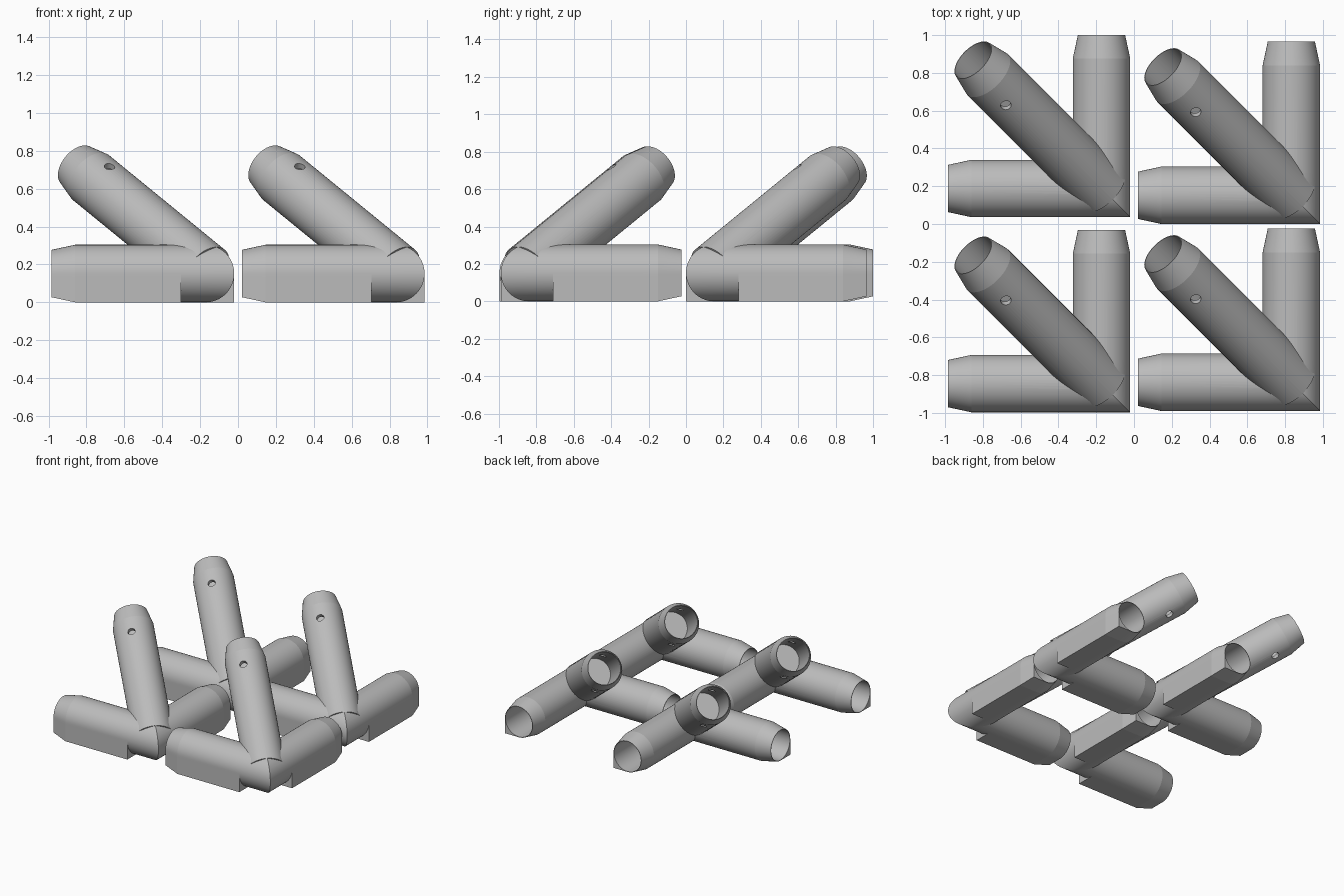
import bpy, bmesh, math
from mathutils import Vector

if "Cube" in bpy.data.objects:
    bpy.data.objects.remove(bpy.data.objects["Cube"])

N = 64            # sides of every tube
R, R_END = 0.152, 0.125   # tube radius, tapered end radius
BORE = 0.121
L, TAPER, FOOT = 0.965, 0.125, 0.28   # arm length, taper length, start of square foot

grey = bpy.data.materials.new("plain_grey")
grey.diffuse_color = (0.5, 0.5, 0.5, 1)
grey.use_nodes = True
grey.node_tree.nodes["Principled BSDF"].inputs["Base Color"].default_value = grey.diffuse_color


def skin(bm, rings):
    """Join successive rings of vertices with quads."""
    for a, b in zip(rings, rings[1:]):
        for i in range(N):
            j = (i + 1) % N
            bm.faces.new((a[i], a[j], b[j], b[i]))


def finish(bm, name):
    bmesh.ops.remove_doubles(bm, verts=bm.verts, dist=1e-5)
    bmesh.ops.recalc_face_normals(bm, faces=bm.faces)
    me = bpy.data.meshes.new(name)
    bm.to_mesh(me)
    bm.free()
    me.materials.append(grey)
    ob = bpy.data.objects.new(name, me)
    bpy.context.collection.objects.link(ob)
    return ob


def rod(name, origin, direction, stations):
    """Capped round rod from (distance, radius) stations."""
    bm = bmesh.new()
    rot = direction.to_track_quat('Z', 'Y')
    rings = []
    for d, r in stations:
        rings.append([bm.verts.new(origin + rot @ Vector((
            r * math.cos(2 * math.pi * i / N), r * math.sin(2 * math.pi * i / N), d)))
            for i in range(N)])
    skin(bm, rings)
    bm.faces.new(rings[0])
    bm.faces.new(rings[-1])
    return finish(bm, name)


def elbow():
    """Two horizontal arms mitred at the origin, squared at the lower outer quadrant."""
    bm = bmesh.new()
    for mirrored in (False, True):
        rings = [[] for _ in range(5)]
        for i in range(N):
            a = 2 * math.pi * i / N
            c, s = math.cos(a), math.sin(a)
            k = 1 / max(abs(c), abs(s)) if N // 2 <= i <= 3 * N // 4 else 1
            start = R + R * c
            foot = max(FOOT, start)
            for ring, (d, r) in zip(rings, ((start, R), (foot, R), (foot, R * k),
                                            (L - TAPER, R * k), (L, R_END * k))):
                x, y, z = -d, R + r * c, R + r * s
                ring.append(bm.verts.new((-y, -x, z) if mirrored else (x, y, z)))
        skin(bm, rings)
        bm.faces.new(rings[-1])
    bmesh.ops.dissolve_degenerate(bm, edges=bm.edges, dist=1e-6)
    return finish(bm, "corner_connector")


# directions of the raised leg socket and its pin hole
axis = Vector((-0.6124, 0.6124, 0.5))
up = Vector((0.3536, -0.3536, 0.866))
side = Vector((0.7071, 0.7071, 0))
tip = Vector((-0.832, 0.832, 0.72))
LEG = 1.12
pin_dir = (up * 0.95 - side * 0.31).normalized()

body = elbow()
leg = rod("leg_socket", tip - axis * LEG, axis, ((0, R), (LEG - TAPER, R), (LEG, R_END)))
cutters = [
    rod("leg_bore", tip - axis * 0.5, axis, ((0, BORE), (0.55, BORE))),
    rod("x_bore", Vector((-L + 0.6, R, R)), Vector((-1, 0, 0)), ((0, BORE), (0.65, BORE))),
    rod("y_bore", Vector((-R, L - 0.6, R)), Vector((0, 1, 0)), ((0, BORE), (0.65, BORE))),
    rod("pin_hole", tip - axis * 0.255, pin_dir, ((-0.25, 0.028), (0.25, 0.028))),
]

# weld the leg socket on, then drill the bores
for tool, op in [(leg, 'UNION')] + [(c, 'DIFFERENCE') for c in cutters]:
    tool.hide_render = True
    m = body.modifiers.new(tool.name, 'BOOLEAN')
    m.operation, m.object, m.solver = op, tool, 'EXACT'
bpy.context.view_layer.update()
mesh = bpy.data.meshes.new_from_object(body.evaluated_get(bpy.context.evaluated_depsgraph_get()))
mesh.name = "corner_connector"
body.modifiers.clear()
body.data = mesh
for tool in [leg] + cutters:
    bpy.data.objects.remove(tool)

bpy.ops.object.select_all(action='DESELECT')
body.select_set(True)
bpy.context.view_layer.objects.active = body
bpy.ops.object.shade_smooth_by_angle(angle=math.radians(10))

# four identical connectors laid out on the ground
places = {"front_left": (-0.02, -0.997), "front_right": (0.985, -0.99),
          "back_left": (-0.02, 0.036), "back_right": (0.985, 0.0)}
for n, (name, (x, y)) in enumerate(places.items()):
    ob = body if n == 0 else body.copy()
    if n:
        bpy.context.collection.objects.link(ob)
    ob.name = name + "_corner_connector"
    ob.location = (x, y, 0)
